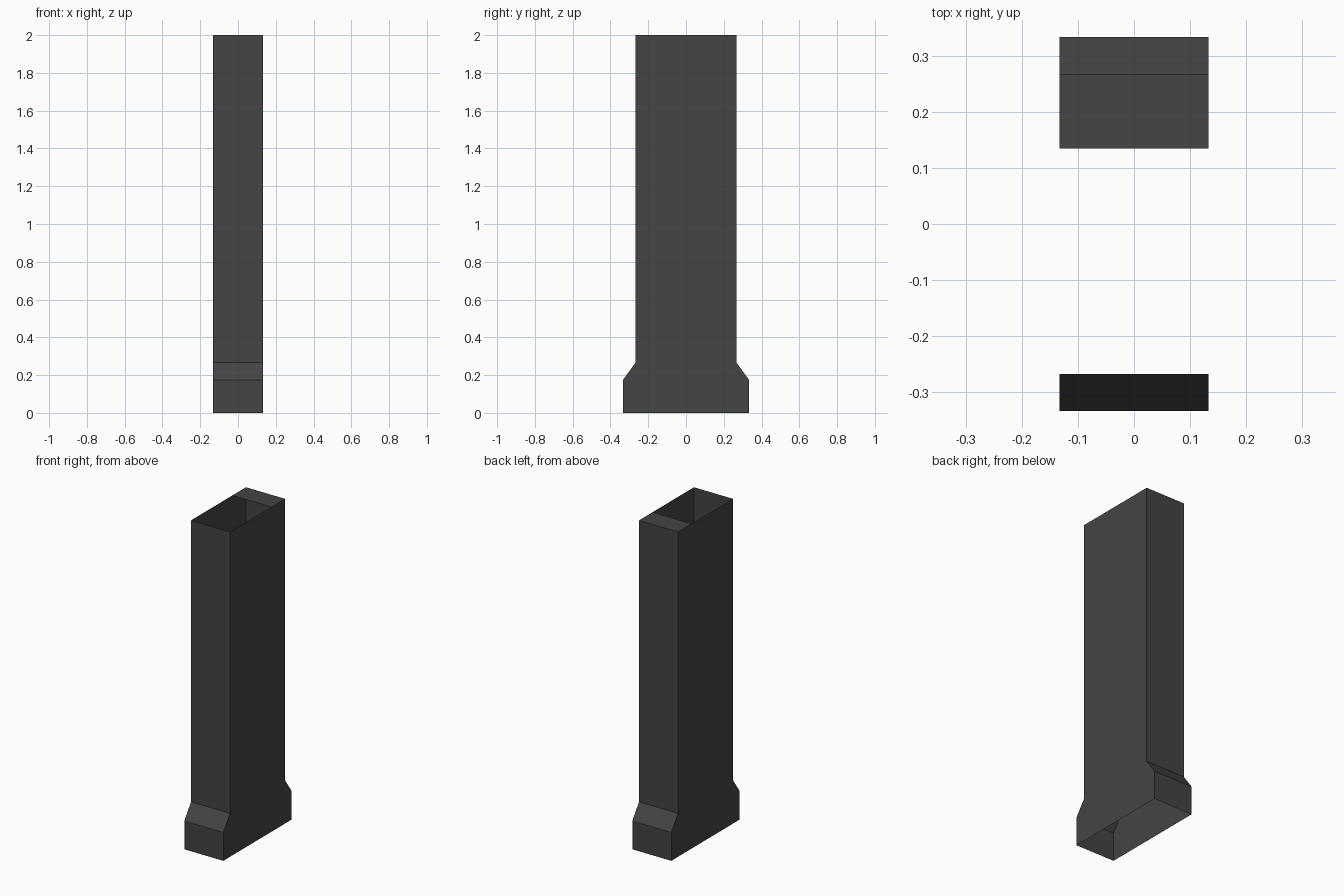
import bpy, bmesh

if "Cube" in bpy.data.objects:
    bpy.data.objects.remove(bpy.data.objects["Cube"])

HX = 0.133  # half width
# half depth at each height: flared foot, slope, straight shaft
PROFILE = [(0.333, 0.0), (0.333, 0.175), (0.267, 0.267), (0.267, 2.0)]

mat = bpy.data.materials.new("dark grey")
mat.diffuse_color = (0.058, 0.058, 0.058, 1)
mat.use_nodes = True
mat.node_tree.nodes["Principled BSDF"].inputs["Base Color"].default_value = mat.diffuse_color


def make_object(name, bm):
    mesh = bpy.data.meshes.new(name)
    bm.to_mesh(mesh)
    bm.free()
    mesh.materials.append(mat)
    obj = bpy.data.objects.new(name, mesh)
    bpy.context.collection.objects.link(obj)
    return obj


# Hollow shaft, open at both ends: rectangular rings joined by walls
bm = bmesh.new()
rings = [[bm.verts.new((sx * HX, sy * hy, z))
          for sx, sy in ((-1, -1), (1, -1), (1, 1), (-1, 1))]
         for hy, z in PROFILE]
for low, high in zip(rings, rings[1:]):
    for i in range(4):
        j = (i + 1) % 4
        bm.faces.new((low[i], low[j], high[j], high[i]))
make_object("hollow_shaft", bm)

# Thin ledge closing the back part of the top opening
bm = bmesh.new()
bm.faces.new([bm.verts.new(p) for p in (
    (-HX, 0.135, 2), (HX, 0.135, 2), (HX, 0.267, 2), (-HX, 0.267, 2))])
make_object("top_ledge", bm)
